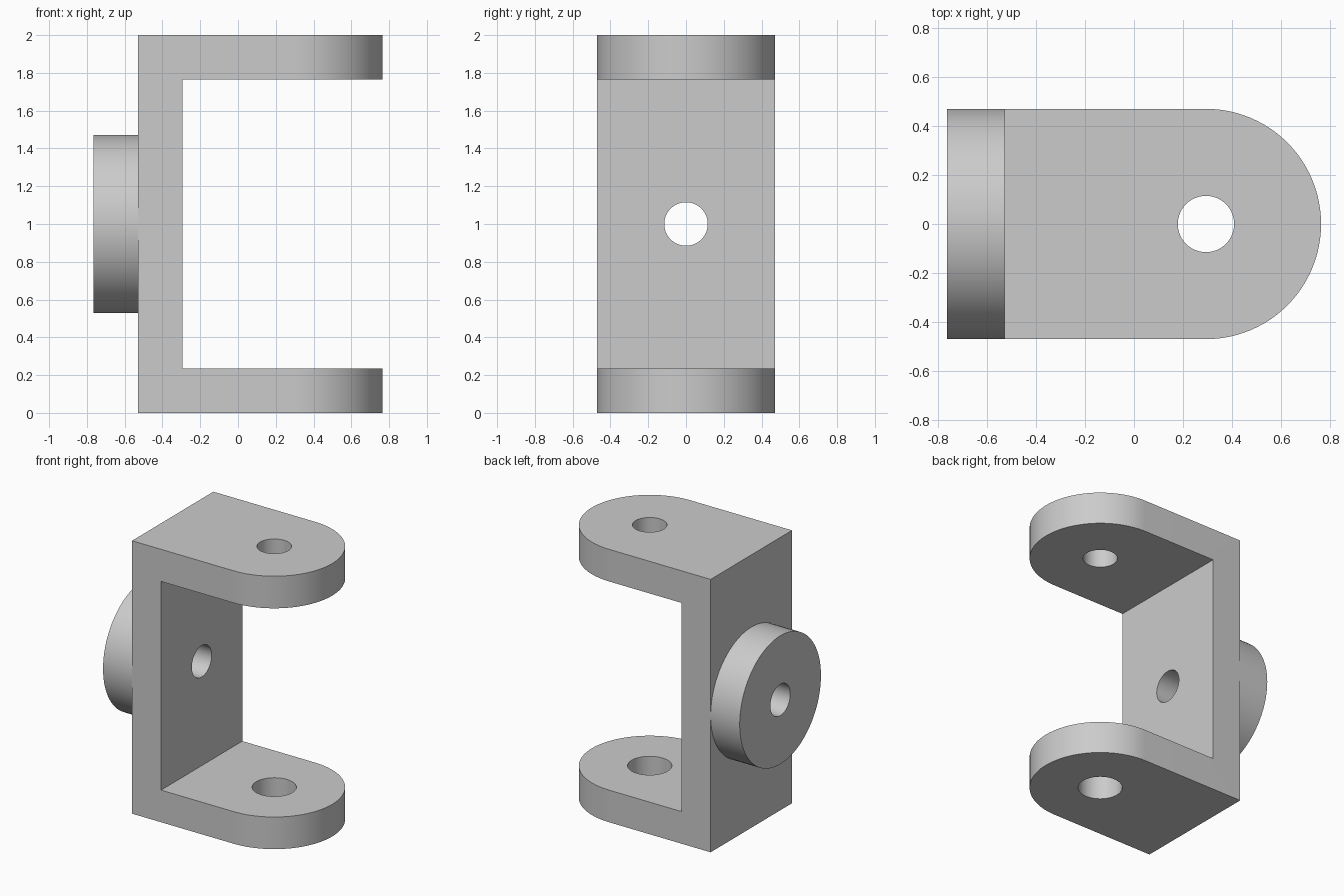
import bpy
import bmesh
import math

cube = bpy.data.objects.get("Cube")
if cube:
    bpy.data.objects.remove(cube, do_unlink=True)

UNIT = 2 / 17                 # design module: the bracket is 17 modules tall
HALF_WIDTH = 4 * UNIT
WALL = 2 * UNIT
HUB_X, BACK_X, EYE_X = -6.5 * UNIT, -4.5 * UNIT, 2.5 * UNIT
TIP_X = EYE_X + HALF_WIDTH
HEIGHT, MID_Z = 2.0, 1.0
SMALL_HOLE, LARGE_HOLE = 0.115, 0.147

grey = bpy.data.materials.new("plain grey")
grey.use_nodes = True
colour = (0.6, 0.6, 0.6, 1)
grey.diffuse_color = colour
grey.node_tree.nodes["Principled BSDF"].inputs["Base Color"].default_value = colour


def prism(name, points, offset):
    """Extrude a closed outline along an offset vector."""
    bm = bmesh.new()
    face = bm.faces.new([bm.verts.new(p) for p in points])
    result = bmesh.ops.extrude_face_region(bm, geom=[face])
    verts = [g for g in result["geom"] if isinstance(g, bmesh.types.BMVert)]
    bmesh.ops.translate(bm, verts=verts, vec=offset)
    bmesh.ops.recalc_face_normals(bm, faces=bm.faces)
    mesh = bpy.data.meshes.new(name)
    bm.to_mesh(mesh)
    bm.free()
    mesh.materials.append(grey)
    obj = bpy.data.objects.new(name, mesh)
    bpy.context.collection.objects.link(obj)
    return obj


def arc(radius, start, end, steps):
    return [(radius * math.cos(start + (end - start) * i / steps),
             radius * math.sin(start + (end - start) * i / steps))
            for i in range(steps + 1)]


def rod(name, radius, axis, centre, start, end):
    """Cylinder along x or z, centred on the other two coordinates."""
    ring = arc(radius, 0, 2 * math.pi, 96)[:-1]
    if axis == "x":
        points = [(start, centre[0] + a, centre[1] + b) for a, b in ring]
        return prism(name, points, (end - start, 0, 0))
    points = [(centre[0] + a, centre[1] + b, start) for a, b in ring]
    return prism(name, points, (0, 0, end - start))


def combine(target, helper, operation):
    helper.hide_render = True
    mod = target.modifiers.new("shape", "BOOLEAN")
    mod.operation, mod.solver, mod.object = operation, "EXACT", helper
    bpy.context.view_layer.objects.active = target
    bpy.ops.object.modifier_apply(modifier=mod.name)
    bpy.data.objects.remove(helper, do_unlink=True)


# Yoke: a C-shaped section trimmed to rounded arm ends
inner_x, far_x = BACK_X + WALL, TIP_X + WALL
section = [(BACK_X, 0), (far_x, 0), (far_x, WALL), (inner_x, WALL),
           (inner_x, HEIGHT - WALL), (far_x, HEIGHT - WALL),
           (far_x, HEIGHT), (BACK_X, HEIGHT)]
yoke = prism("yoke", [(x, -1, z) for x, z in section], (0, 2, 0))
outline = [(EYE_X + a, b) for a, b in arc(HALF_WIDTH, -math.pi / 2, math.pi / 2, 48)]
outline += [(HUB_X, HALF_WIDTH), (HUB_X, -HALF_WIDTH)]
trim = prism("trim", [(x, y, -WALL) for x, y in outline], (0, 0, HEIGHT + 2 * WALL))
combine(yoke, trim, "INTERSECT")

# Round hub on the back plate
hub = rod("hub", HALF_WIDTH, "x", (0, MID_Z), HUB_X, BACK_X)

# Pin holes: small above, larger below, and one through plate and hub
combine(yoke, rod("top_cutter", SMALL_HOLE, "z", (EYE_X, 0), MID_Z, HEIGHT + WALL),
        "DIFFERENCE")
combine(yoke, rod("bottom_cutter", LARGE_HOLE, "z", (EYE_X, 0), -WALL, MID_Z),
        "DIFFERENCE")
for part in (yoke, hub):
    combine(part, rod("hub_cutter", SMALL_HOLE, "x", (0, MID_Z), -1, 0), "DIFFERENCE")

# Smooth curved walls, crisp edges
for part in (yoke, hub):
    bpy.ops.object.select_all(action="DESELECT")
    part.select_set(True)
    bpy.context.view_layer.objects.active = part
    bpy.ops.object.shade_smooth_by_angle(angle=math.radians(30))
